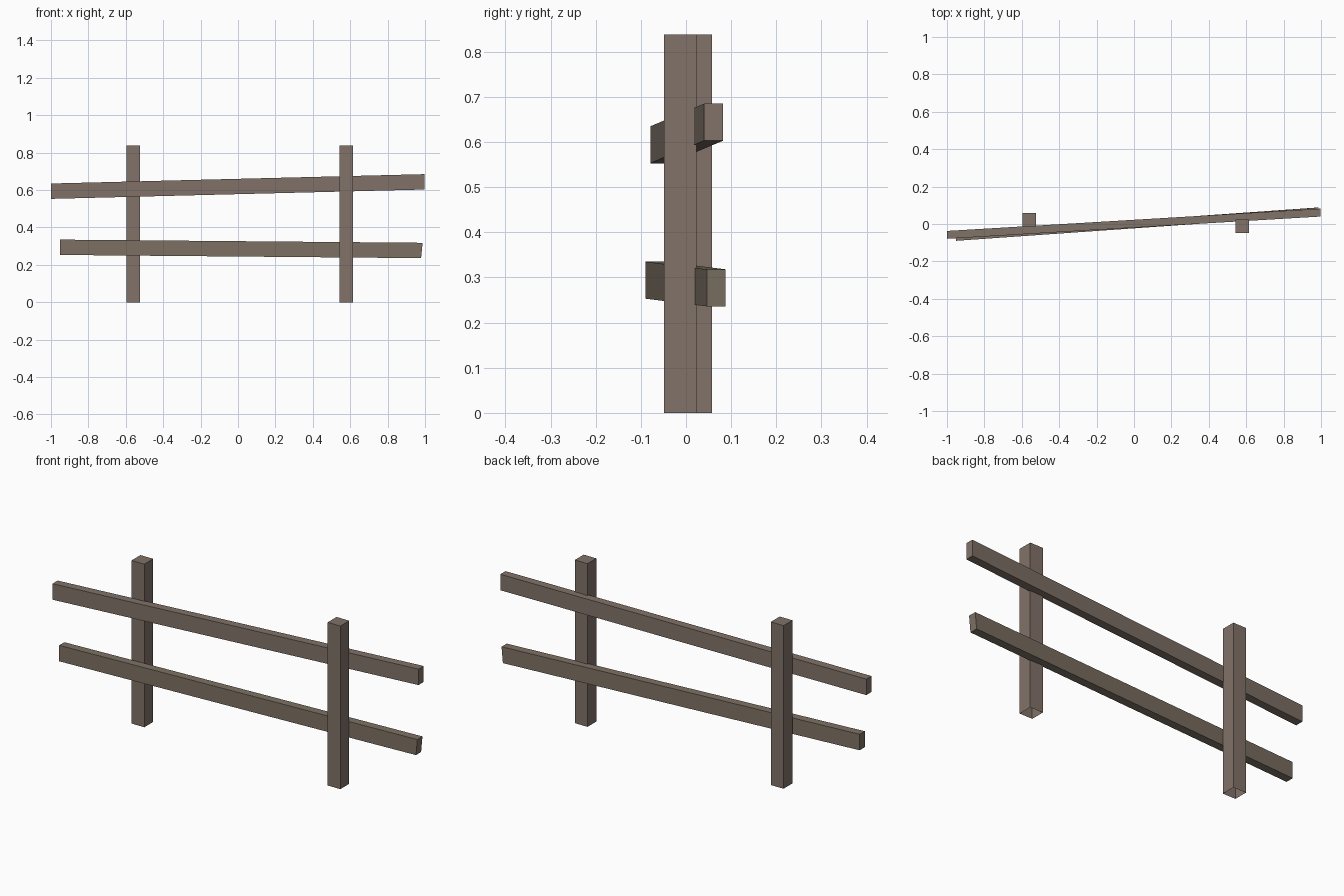
import bpy

if "Cube" in bpy.data.objects:
    bpy.data.objects.remove(bpy.data.objects["Cube"])


def make_material(name, rgb):
    mat = bpy.data.materials.new(name)
    mat.diffuse_color = (*rgb, 1.0)
    mat.use_nodes = True
    mat.node_tree.nodes["Principled BSDF"].inputs["Base Color"].default_value = mat.diffuse_color
    return mat


post_wood = make_material("weathered brown wood", (0.22, 0.17, 0.14))
rail_wood = make_material("olive brown wood", (0.21, 0.168, 0.128))


def make_beam(name, start, end, mat, cap_start=True):
    """Loft a four-sided beam between two matching rings of corners."""
    faces = [(i, (i + 1) % 4, 4 + (i + 1) % 4, 4 + i) for i in range(4)]
    faces.append((4, 5, 6, 7))
    if cap_start:
        faces.append((3, 2, 1, 0))
    mesh = bpy.data.meshes.new(name)
    mesh.from_pydata(start + end, [], faces)
    mesh.materials.append(mat)
    obj = bpy.data.objects.new(name, mesh)
    bpy.context.collection.objects.link(obj)
    return obj


def post_ring(x, y, z, half=0.036):
    return [(x - half, y - half, z), (x + half, y - half, z),
            (x + half, y + half, z), (x - half, y + half, z)]


def rail_ring(x, y, z, slant=0.0, thick=0.042, height=0.082):
    # y and z are the centre of the end; slant leans the end cut along x
    t, h = thick / 2, height / 2
    return [(x - slant, y - t, z - h), (x - slant, y + t, z - h),
            (x + slant, y + t, z + h), (x + slant, y - t, z + h)]


# upright posts, open underneath
for name, x, y in (("left_post", -0.559, 0.022), ("right_post", 0.58, -0.013)):
    make_beam(name, post_ring(x, y, 0), post_ring(x, y, 0.838),
              post_wood, cap_start=False)

# crooked rails running between the posts
make_beam("upper_rail", rail_ring(-0.999, -0.058, 0.594),
          rail_ring(0.998, 0.061, 0.644), post_wood)
make_beam("lower_rail", rail_ring(-0.953, -0.069, 0.294),
          rail_ring(0.983, 0.067, 0.277, slant=0.004), rail_wood)
